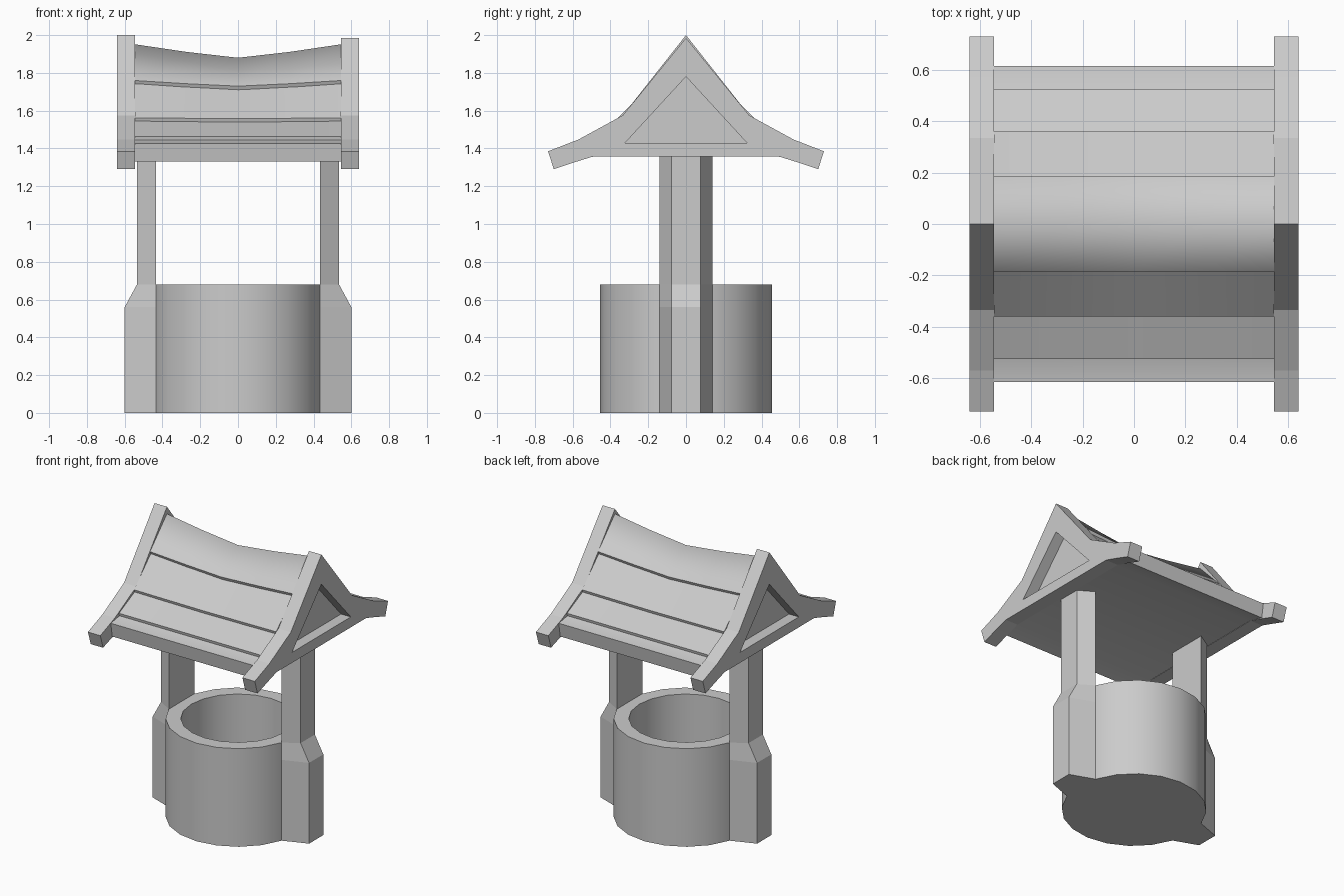
import bpy, bmesh, math

if "Cube" in bpy.data.objects:
    bpy.data.objects.remove(bpy.data.objects["Cube"])


def finish(name, bm, angle=30):
    bmesh.ops.recalc_face_normals(bm, faces=bm.faces)
    me = bpy.data.meshes.new(name)
    bm.to_mesh(me)
    bm.free()
    ob = bpy.data.objects.new(name, me)
    bpy.context.collection.objects.link(ob)
    if angle:
        bpy.ops.object.select_all(action='DESELECT')
        ob.select_set(True)
        bpy.context.view_layer.objects.active = ob
        bpy.ops.object.shade_smooth_by_angle(angle=math.radians(angle))
    return ob


def loft(rings):
    """Closed solid through a list of equal-length point rings."""
    bm = bmesh.new()
    vs = [[bm.verts.new(p) for p in r] for r in rings]
    n = len(rings[0])
    for a, b in zip(vs, vs[1:]):
        for i in range(n):
            j = (i + 1) % n
            bm.faces.new((a[i], a[j], b[j], b[i]))
    bm.faces.new(vs[0])
    bm.faces.new(vs[-1])
    return bm


def mirrored(half):
    """Complete a (y, z) half profile whose first and last points may lie on y = 0."""
    return half + [(-y, z) for y, z in reversed(half) if y > 1e-6]


def sag(x, y):
    return 0.072 * max(0, 1 - abs(y) / 0.42) ** 1.5 * (1 - (abs(x) / 0.55) ** 1.2)


def roof_rings(profile, half=0.545):
    xs = [half * t for t in (-1, -0.5, 0, 0.5, 1)]
    return [[(x, y, z - sag(x, y)) for y, z in profile] for x in xs]


def circle(r, z, n=20):
    return [(r * math.cos(2 * math.pi * i / n), r * math.sin(2 * math.pi * i / n), z)
            for i in range(n)]


# Round well wall, hollow with a floor
finish("well_wall", loft([circle(0.455, 0), circle(0.455, 0.68),
                          circle(0.36, 0.68), circle(0.36, 0.05)]))

# Posts: tapered cross-section, thicker foot with sloped shoulder
for s, side in ((-1, "left"), (1, "right")):
    rings = []
    for z, out in ((0, 0.60), (0.56, 0.60), (0.68, 0.535), (1.37, 0.535)):
        rings.append([(s * 0.433, -0.14, z), (s * out, -0.078, z),
                      (s * out, 0.078, z), (s * 0.433, 0.14, z)])
    finish(side + "_post", loft(rings), 0)

# Roof body with flat underside
body = mirrored([(0, 1.91), (0.185, 1.705), (0.36, 1.525), (0.525, 1.442),
                 (0.615, 1.427), (0.60, 1.33), (0.48, 1.36)])
finish("roof_body", loft(roof_rings(body, 0.55)), 20)

# Overlapping roof boards on both slopes
boards = {
    "upper": [(0.165, 1.755), (0.36, 1.562), (0.352, 1.535), (0.165, 1.72)],
    "lower": [(0.34, 1.552), (0.525, 1.462), (0.52, 1.435), (0.34, 1.52)],
}
for level, prof in boards.items():
    for s, side in ((-1, "front"), (1, "back")):
        finish(f"{side}_{level}_board",
               loft(roof_rings([(s * y, z) for y, z in prof])), 20)

# Ridge cap, smoothed over the top
cap_profile = [(-0.185, 1.76), (0, 1.952), (0.185, 1.76),
               (0.17, 1.725), (0, 1.90), (-0.17, 1.725)]
cap = finish("ridge_cap", loft(roof_rings(cap_profile)), 0)
for p in cap.data.polygons:
    p.use_smooth = p.normal.z > 0.3

# Gable ends with a triangular recess on the outer face
for s, side, top in ((-1, "left", 2.0), (1, "right", 1.985)):
    outline = mirrored([(0, top), (0.335, 1.575), (0.57, 1.447), (0.73, 1.385),
                        (0.70, 1.29), (0.58, 1.33), (0.49, 1.358)])
    gable = finish(side + "_gable",
                   loft([[(s * x, y, z) for y, z in outline] for x in (0.545, 0.64)]), 0)
    tri = [(0, 1.78), (0.322, 1.43), (-0.322, 1.43)]
    cutter = finish(side + "_recess_cutter",
                    loft([[(s * x, y, z) for y, z in tri] for x in (0.565, 0.70)]), 0)
    cutter.hide_render = True
    cutter.hide_set(True)
    mod = gable.modifiers.new("recess", 'BOOLEAN')
    mod.operation = 'DIFFERENCE'
    mod.solver = 'EXACT'
    mod.object = cutter
